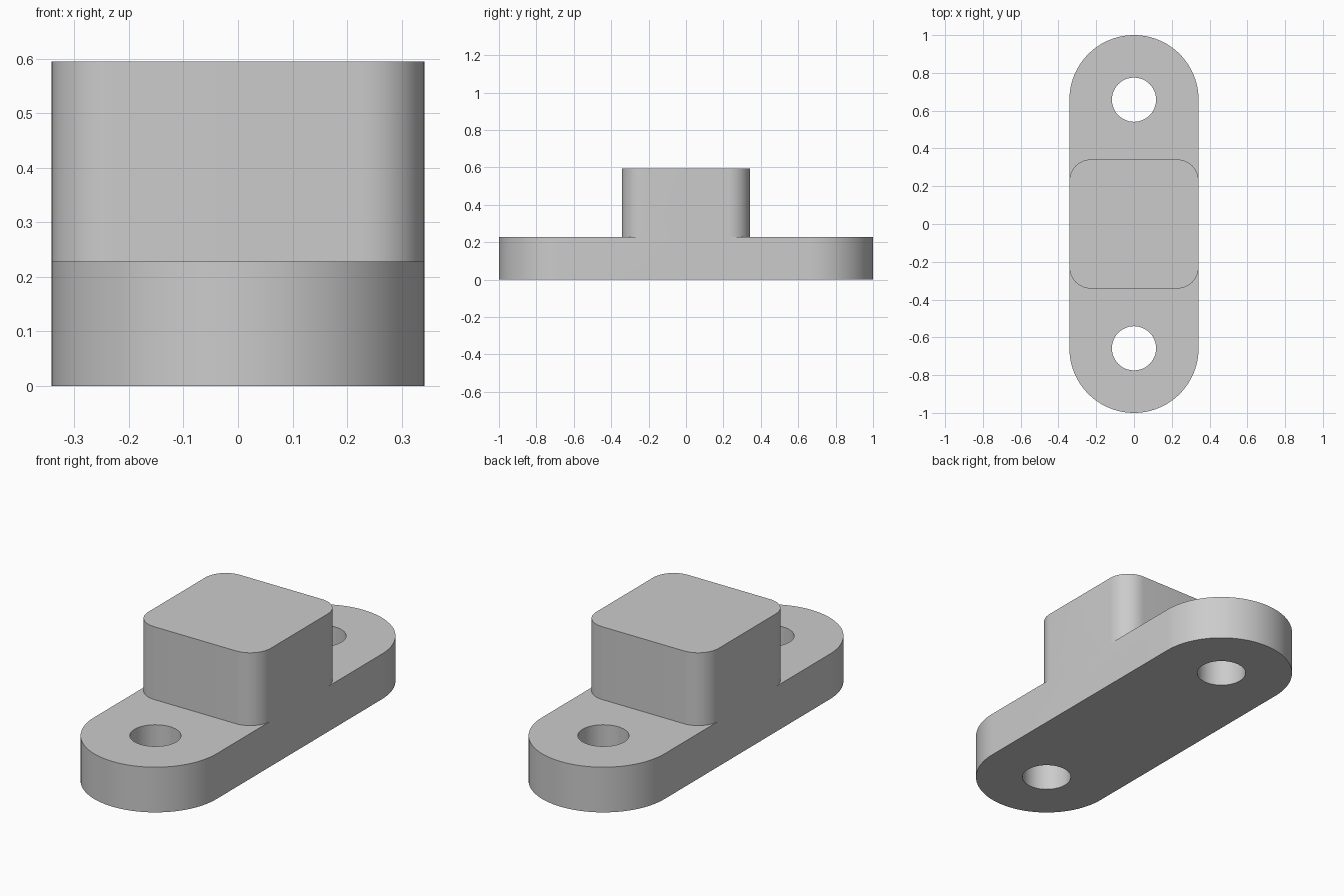
import bpy, bmesh, math

if "Cube" in bpy.data.objects:
    bpy.data.objects.remove(bpy.data.objects["Cube"])

W, END_Y, PLATE_Z, TOP_Z = 0.342, 0.658, 0.228, 0.595   # half width, end centre, heights
HOLE_R, CORNER_R = 0.117, 0.114
C = W - CORNER_R                                        # block corner centre


def arc(cx, cy, r, start, end, n):
    """Points on an arc, angles in degrees, both ends included."""
    return [(cx + r * math.cos(math.radians(start + (end - start) * i / n)),
             cy + r * math.sin(math.radians(start + (end - start) * i / n)))
            for i in range(n + 1)]


def flip(points):
    return [(-x, -y) for x, y in points]


bm = bmesh.new()


def ring(points, z):
    return [bm.verts.new((x, y, z)) for x, y in points]


def wall(points, z0, z1):
    a, b = ring(points, z0), ring(points, z1)
    for i in range(len(points)):
        j = (i + 1) % len(points)
        bm.faces.new((a[i], a[j], b[j], b[i]))


def flat(loops, z):
    """Flat face bounded by the first loop, with the others cut out as holes."""
    edges = []
    for points in loops:
        v = ring(points, z)
        edges += [bm.edges.new((v[i], v[(i + 1) % len(v)])) for i in range(len(v))]
    bmesh.ops.triangle_fill(bm, edges=edges, use_beauty=True, normal=(0, 0, 1))


# Profiles: rounded plate end, bolt hole and block corners
end = [(W, C)] + arc(0, END_Y, W, 0, 180, 48) + [(-W, C)]
plate = end + flip(end)
hole = arc(0, END_Y, HOLE_R, 0, 360, 48)[:-1]
block_back = arc(C, C, CORNER_R, 0, 90, 12) + arc(-C, C, CORNER_R, 90, 180, 12)
block = block_back + flip(block_back)

# Base plate: underside, outer wall, bolt holes and exposed top at each end
flat([plate, hole, flip(hole)], 0)
wall(plate, 0, PLATE_Z)
top_end = end + block_back[-2:0:-1]
for turn in (lambda p: p, flip):
    wall(turn(hole), 0, PLATE_Z)
    flat([turn(top_end), turn(hole)], PLATE_Z)

# Raised block
wall(block, PLATE_Z, TOP_Z)
bm.faces.new(ring(block, TOP_Z))

# Weld into one solid
bmesh.ops.remove_doubles(bm, verts=bm.verts[:], dist=1e-5)
bmesh.ops.recalc_face_normals(bm, faces=bm.faces[:])
mesh = bpy.data.meshes.new("mounting_bracket")
bm.to_mesh(mesh)
bm.free()

grey = bpy.data.materials.new("light grey")
grey.diffuse_color = (0.6, 0.6, 0.6, 1)
grey.use_nodes = True
grey.node_tree.nodes["Principled BSDF"].inputs["Base Color"].default_value = grey.diffuse_color
mesh.materials.append(grey)

bracket = bpy.data.objects.new("mounting_bracket", mesh)
bpy.context.collection.objects.link(bracket)
bpy.context.view_layer.objects.active = bracket
bracket.select_set(True)
bpy.ops.object.shade_smooth_by_angle(angle=math.radians(30))
